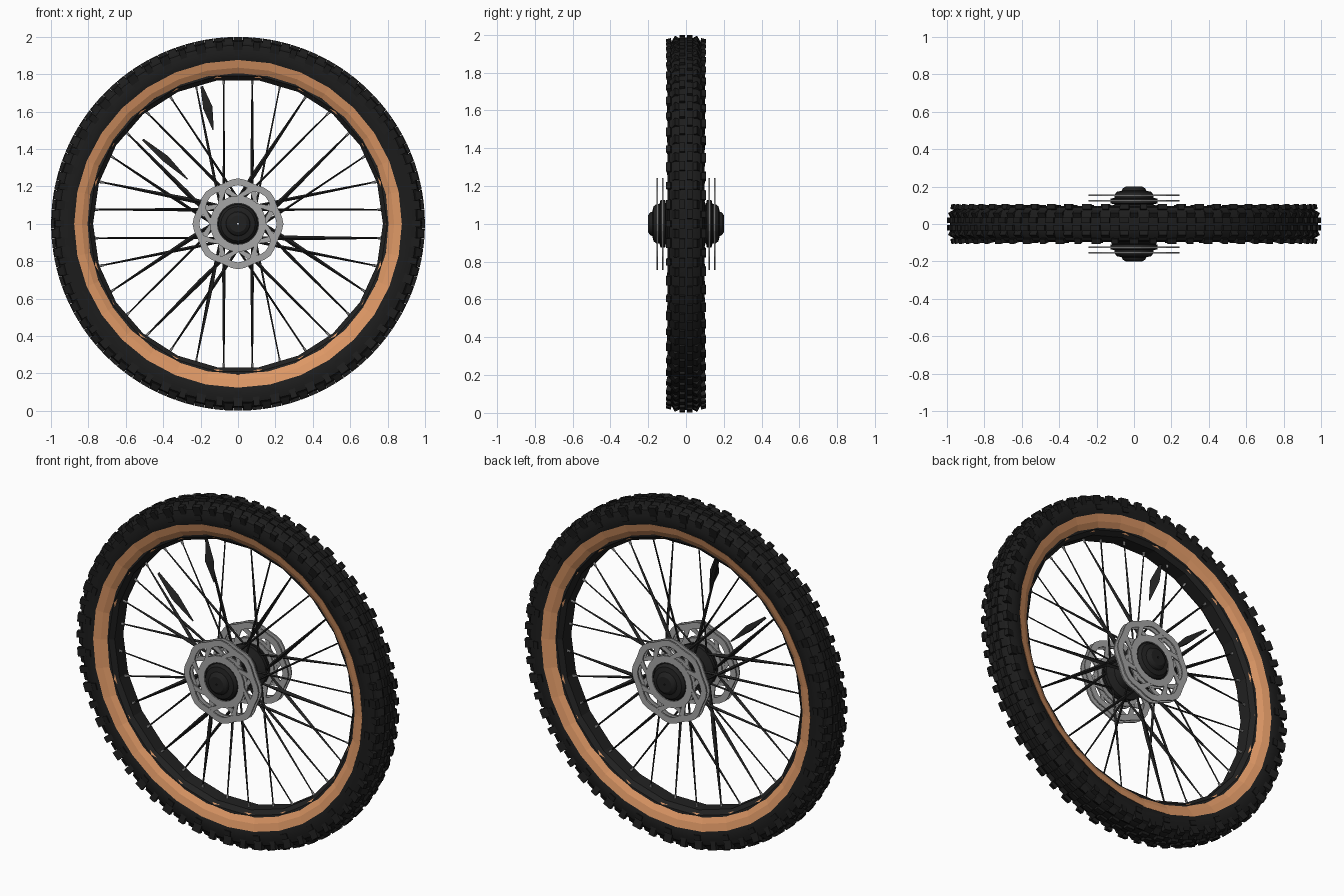
import bpy, bmesh, math, random
from mathutils import Vector, Matrix

if "Cube" in bpy.data.objects:
    bpy.data.objects.remove(bpy.data.objects["Cube"])

random.seed(4)
TAU = math.tau


def material(name, rgb):
    m = bpy.data.materials.new(name)
    m.diffuse_color = (*rgb, 1)
    m.use_nodes = True
    m.node_tree.nodes["Principled BSDF"].inputs["Base Color"].default_value = m.diffuse_color
    return m


RUBBER = material("black rubber", (0.012, 0.012, 0.012))
RIM = material("dark rim", (0.015, 0.015, 0.015))
TAN = material("tan sidewall", (0.72, 0.31, 0.13))
STEEL = material("grey steel", (0.38, 0.38, 0.38))


def polar(r, a, y):
    return Vector((r * math.cos(a), y, 1 + r * math.sin(a)))


def finish(name, bm, mat, smooth=None):
    bmesh.ops.recalc_face_normals(bm, faces=bm.faces)
    me = bpy.data.meshes.new(name)
    bm.to_mesh(me)
    bm.free()
    me.materials.append(mat)
    ob = bpy.data.objects.new(name, me)
    bpy.context.collection.objects.link(ob)
    if smooth:
        bpy.ops.object.select_all(action='DESELECT')
        bpy.context.view_layer.objects.active = ob
        ob.select_set(True)
        bpy.ops.object.shade_smooth_by_angle(angle=math.radians(smooth))
    return ob


def revolve(bm, profile, n, wave=0.0, waves=0):
    """Sweep a closed (radius, y) outline around the axle."""
    rings = []
    for i in range(n):
        a = TAU * i / n
        w = wave * math.cos(waves * a)
        rings.append([bm.verts.new(polar(r + w, a, y)) for r, y in profile])
    k = len(profile)
    for i in range(n):
        p, q = rings[i], rings[(i + 1) % n]
        for j in range(k):
            bm.faces.new((p[j], p[(j + 1) % k], q[(j + 1) % k], q[j]))


def mirrored(half):
    return half + [(r, -y) for r, y in reversed(half)]


def block(bm, r, a, y, size, tilt=0.0):
    """Box of (radial, sideways, tangential) size at a polar position."""
    m = (Matrix.Translation((0, 0, 1)) @ Matrix.Rotation(-a, 4, 'Y')
         @ Matrix.Translation((r, y, 0)) @ Matrix.Rotation(tilt, 4, 'Z')
         @ Matrix.Diagonal((*size, 1)))
    bmesh.ops.create_cube(bm, size=1, matrix=m)


def rod(bm, p, q, r1, r2, sides=4):
    d = q - p
    m = Matrix.Translation((p + q) / 2) @ d.to_track_quat('Z', 'Y').to_matrix().to_4x4()
    bmesh.ops.create_cone(bm, cap_ends=True, segments=sides, radius1=r1,
                          radius2=r2, depth=d.length, matrix=m)


# tyre casing
bm = bmesh.new()
revolve(bm, mirrored([(0.85, 0.078), (0.873, 0.093), (0.92, 0.097), (0.955, 0.088),
                      (0.978, 0.06), (0.985, 0.025)]), 64)
finish("tyre", bm, RUBBER, 35)

# tread knobs: centre pair, intermediate rows and shoulder blocks
bm = bmesh.new()
COUNT = 60
for i in range(COUNT):
    a = TAU * i / COUNT
    for s in (-1, 1):
        b = a + (s + 1) * TAU / COUNT / 4
        block(bm, 0.982, b, s * 0.02, (0.034, 0.03, 0.05))
        block(bm, 0.973, b + TAU / COUNT / 2, s * 0.056, (0.036, 0.026, 0.045), -s * 0.5)
        block(bm, 0.95, b, s * 0.086, (0.06, 0.026, 0.05 if i % 2 else 0.035), s * 0.25)
        if i % 2:
            block(bm, 0.912, b, s * 0.093, (0.03, 0.016, 0.04))
finish("tread_knobs", bm, RUBBER)

# tan sidewalls sloping in towards the rim
for name, s in (("front_sidewall", -1), ("back_sidewall", 1)):
    bm = bmesh.new()
    revolve(bm, [(0.876, s * 0.096), (0.835, s * 0.084), (0.79, s * 0.056),
                 (0.81, s * 0.04), (0.865, s * 0.07)], 32)
    finish(name, bm, TAN)

# rim
bm = bmesh.new()
revolve(bm, mirrored([(0.83, 0.05), (0.812, 0.066), (0.798, 0.064), (0.775, 0.04)]), 22)
finish("rim", bm, RIM)

# spokes crossing from both flanges, with grey nipples
spokes, nipples = bmesh.new(), bmesh.new()
N = 32
for i in range(N):
    a = TAU * (i + 0.5) / N
    s = 1 if i % 2 else -1
    lean = 0.55 if i % 4 < 2 else -0.55
    hub = polar(0.125, a + lean, s * 0.085)
    end = polar(0.778, a, s * 0.008)
    bend = hub.lerp(end, random.uniform(0.2, 0.4))
    wide = random.choice((0.006, 0.009, 0.013))
    rod(spokes, hub, bend, 0.006, wide)
    rod(spokes, bend, end, wide, 0.004)
    rod(nipples, end.lerp(hub, 0.045), end, 0.006, 0.008, 6)
# two broad blades
for a, r0, r1, w in ((2.42, 0.36, 0.68, 0.025), (1.83, 0.52, 0.76, 0.03)):
    p, m, q = polar(r0, a, -0.03), polar((r0 + r1) / 2, a, -0.02), polar(r1, a, -0.01)
    rod(spokes, p, m, 0.004, w, 3)
    rod(spokes, m, q, w, 0.008, 3)
finish("spokes", spokes, RIM)
finish("spoke_nipples", nipples, STEEL)

# hub shell with flanges and stepped end caps
bm = bmesh.new()
revolve(bm, mirrored([(0.005, 0.2), (0.045, 0.2), (0.06, 0.19), (0.065, 0.178), (0.092, 0.172),
                      (0.105, 0.155), (0.105, 0.14), (0.125, 0.135), (0.125, 0.11),
                      (0.1, 0.105), (0.13, 0.095), (0.13, 0.075), (0.085, 0.06),
                      (0.075, 0.02)]), 20)
finish("hub", bm, RIM, 30)


# brake rotors: wavy outer band, mounting band and swept arms
def rotor(name, y, sweep):
    bm = bmesh.new()
    t = 0.004
    revolve(bm, [(0.2, y - t), (0.236, y - t), (0.236, y + t), (0.2, y + t)], 40, 0.007, 8)
    revolve(bm, [(0.11, y - t), (0.15, y - t), (0.15, y + t), (0.11, y + t)], 24)
    for i in range(8):
        a = TAU * i / 8
        lines = [(0.14, a - 0.1), (0.14, a + 0.14), (0.205, a + sweep + 0.1),
                 (0.205, a + sweep - 0.1)]
        lo = [bm.verts.new(polar(r, b, y - t * 0.8)) for r, b in lines]
        hi = [bm.verts.new(polar(r, b, y + t * 0.8)) for r, b in lines]
        bm.faces.new(lo)
        bm.faces.new(hi)
        for j in range(4):
            k = (j + 1) % 4
            bm.faces.new((lo[j], lo[k], hi[k], hi[j]))
    finish(name, bm, STEEL)


for side, s in (("front", -1), ("back", 1)):
    rotor(side + "_outer_rotor", s * 0.153, 0.4 * s)
    rotor(side + "_inner_rotor", s * 0.123, -0.4 * s)
